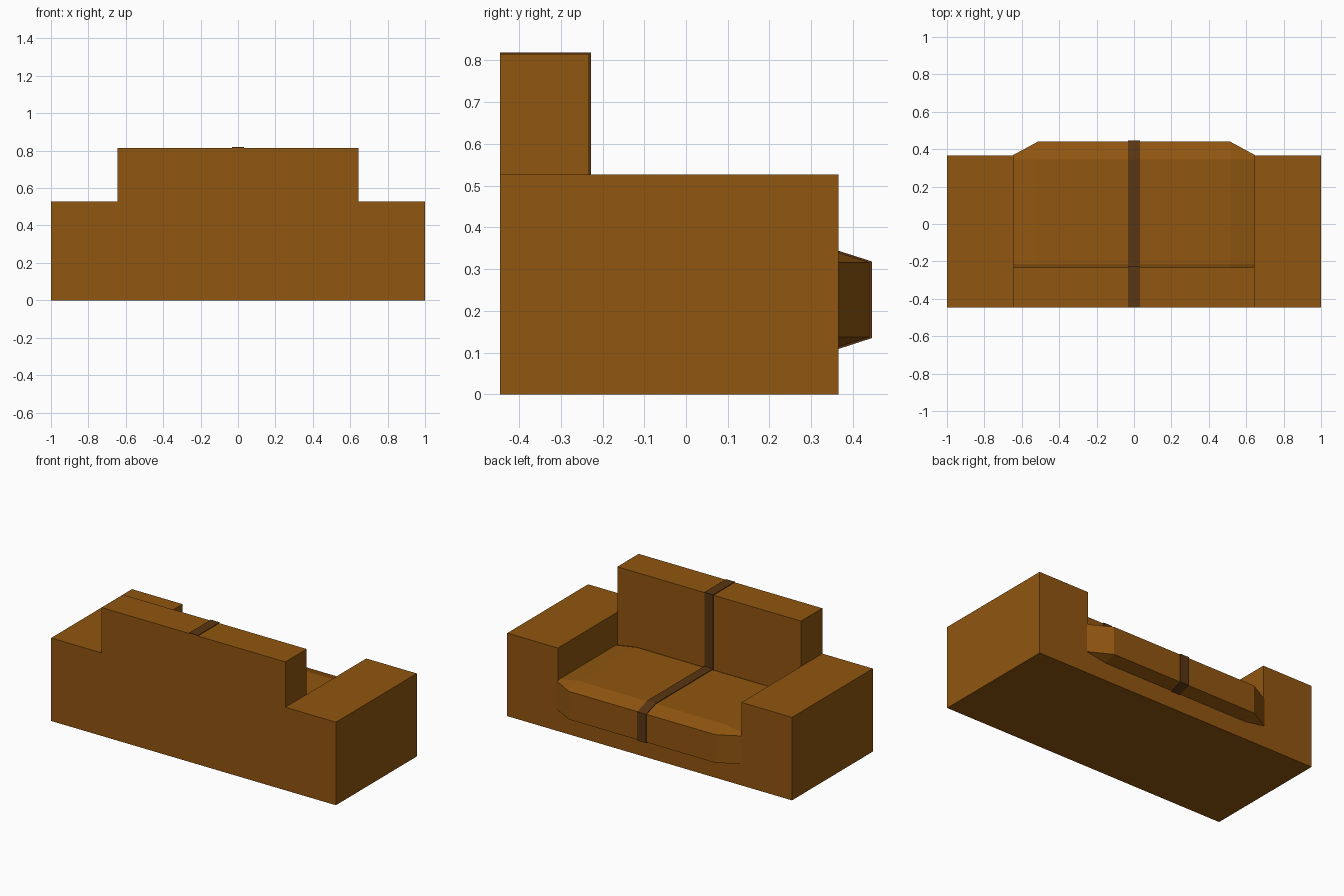
import bpy, bmesh
from mathutils import Matrix

if "Cube" in bpy.data.objects:
    bpy.data.objects.remove(bpy.data.objects["Cube"])


def material(name, rgb):
    m = bpy.data.materials.new(name)
    m.diffuse_color = (*rgb, 1)
    m.use_nodes = True
    m.node_tree.nodes["Principled BSDF"].inputs["Base Color"].default_value = m.diffuse_color
    return m


def finish(name, bm, mat):
    bmesh.ops.recalc_face_normals(bm, faces=bm.faces)
    me = bpy.data.meshes.new(name)
    bm.to_mesh(me)
    bm.free()
    me.materials.append(mat)
    ob = bpy.data.objects.new(name, me)
    bpy.context.collection.objects.link(ob)
    return ob


leather = material("brown_leather", (0.28, 0.092, 0.005))
dark = material("dark_seam", (0.10, 0.036, 0.006))

REAR, BACK_FRONT, FRONT = -0.446, -0.232, 0.365
ARM_IN, ARM_TOP, BACK_TOP, BASE_TOP = 0.645, 0.527, 0.815, 0.2

# Frame: arms, base and backrest as one shell; the middle height steps down
bm = bmesh.new()


def section(y, h):
    half = [(1, 0), (1, ARM_TOP), (ARM_IN, ARM_TOP), (ARM_IN, h)]
    pts = half + [(-x, z) for x, z in reversed(half)]
    return [bm.verts.new((x, y, z)) for x, z in pts]


def skin(a, b, edges):
    for i in edges:
        j = (i + 1) % 8
        bm.faces.new((a[i], a[j], b[j], b[i]))


rings = [section(REAR, BACK_TOP), section(BACK_FRONT, BACK_TOP),
         section(BACK_FRONT, BASE_TOP), section(FRONT, BASE_TOP)]
skin(rings[0], rings[1], range(8))
skin(rings[1], rings[2], [3])        # front face of the backrest
skin(rings[2], rings[3], range(8))
bm.faces.new(rings[0])
bm.faces.new(rings[3])
bmesh.ops.remove_doubles(bm, verts=bm.verts, dist=1e-5)
finish("sofa_frame", bm, leather)

# Seat cushion: bevelled cube stretched to size
bm = bmesh.new()
bmesh.ops.create_cube(bm, size=1)
bmesh.ops.bevel(bm, geom=bm.edges[:], offset=0.127, segments=1,
                affect='EDGES', clamp_overlap=True)
bm.transform(Matrix.Translation((0, 0.065, 0.2265)) @
             Matrix.Diagonal((1.38, 0.75, 0.239, 1)))
finish("seat_cushion", bm, leather)

# Centre seam band: follows backrest, seat and cushion front
bm = bmesh.new()
profile = [(REAR, 0.812), (REAR, 0.819), (-0.228, 0.819), (-0.228, 0.350),
           (0.346, 0.350), (0.446, 0.318), (0.446, 0.135), (0.36, 0.107),
           (0.33, 0.2), (-0.4, 0.2), (-0.4, 0.812)]
face = bm.faces.new([bm.verts.new((-0.031, y, z)) for y, z in profile])
ext = bmesh.ops.extrude_face_region(bm, geom=[face])["geom"]
bmesh.ops.translate(bm, vec=(0.062, 0, 0),
                    verts=[v for v in ext if isinstance(v, bmesh.types.BMVert)])
finish("centre_seam", bm, dark)
